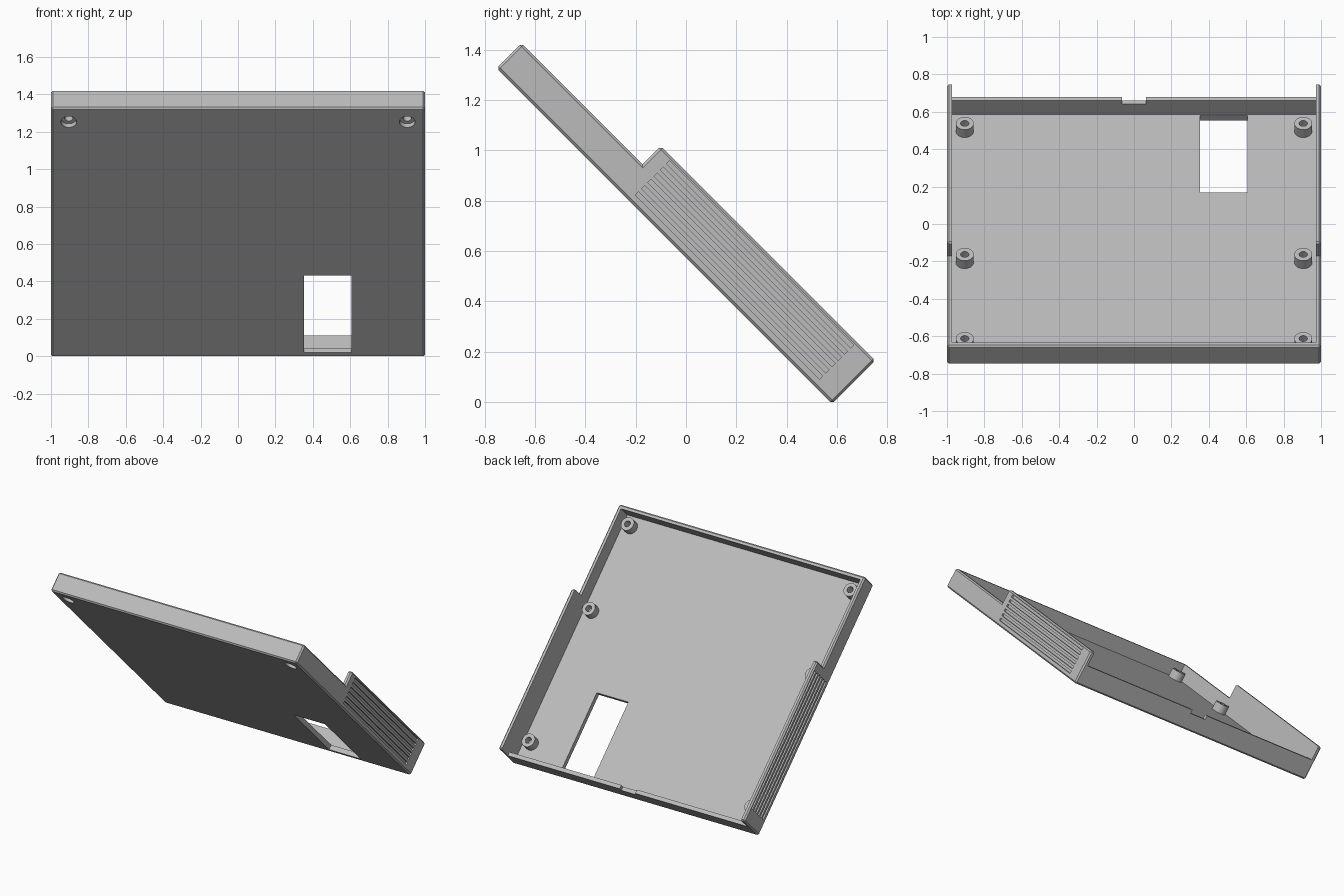
import bpy, bmesh, math
from mathutils import Matrix

if "Cube" in bpy.data.objects:
    bpy.data.objects.remove(bpy.data.objects["Cube"], do_unlink=True)

# Tray dimensions before it is tilted: y = -distance from the lower end, z = height
LENGTH, RIM, EAR, EAR_LENGTH = 1.885, 0.14, 0.242, 1.205
WALL, FLOOR, CHAMFER = 0.028, 0.035, 0.01
POST_X, POST_TOP = 0.905, 0.095
R2 = math.sqrt(2)
TILT = (Matrix.Translation((0, (LENGTH - EAR) / 2 / R2, -CHAMFER / R2))
        @ Matrix.Rotation(math.radians(-45), 4, 'X'))

grey = bpy.data.materials.new("light_grey_plastic")
grey.use_nodes = True
grey.diffuse_color = (0.5, 0.5, 0.5, 1)
grey.node_tree.nodes["Principled BSDF"].inputs["Base Color"].default_value = (0.5, 0.5, 0.5, 1)


def make(name, bm):
    bmesh.ops.recalc_face_normals(bm, faces=bm.faces)
    mesh = bpy.data.meshes.new(name)
    bm.to_mesh(mesh)
    bm.free()
    mesh.materials.append(grey)
    obj = bpy.data.objects.new(name, mesh)
    bpy.context.collection.objects.link(obj)
    return obj


def add_box(bm, x0, x1, u0, u1, v0, v1):
    m = Matrix.Translation(((x0 + x1) / 2, -(u0 + u1) / 2, (v0 + v1) / 2))
    bmesh.ops.create_cube(bm, size=1, matrix=m @ Matrix.Diagonal((x1 - x0, u1 - u0, v1 - v0, 1)))


def add_cylinder(bm, x, u, v0, v1, radius):
    bmesh.ops.create_cone(bm, cap_ends=True, segments=32, radius1=radius, radius2=radius,
                          depth=v1 - v0, matrix=Matrix.Translation((x, -u, (v0 + v1) / 2)))


def activate(obj):
    bpy.ops.object.select_all(action='DESELECT')
    obj.select_set(True)
    bpy.context.view_layer.objects.active = obj


def cut(obj, bm):
    cutter = make("cutter", bm)
    cutter.hide_render = True
    mod = obj.modifiers.new("cut", 'BOOLEAN')
    mod.operation, mod.solver, mod.object = 'DIFFERENCE', 'EXACT', cutter
    activate(obj)
    bpy.ops.object.modifier_apply(modifier=mod.name)
    bpy.data.objects.remove(cutter, do_unlink=True)


def finish(obj):
    obj.matrix_world = TILT
    activate(obj)
    bpy.ops.object.shade_smooth_by_angle(angle=math.radians(30))


# Tray body: stepped side profile extruded across, with chamfered edges
bm = bmesh.new()
profile = [(0, 0), (LENGTH, 0), (LENGTH, RIM), (EAR_LENGTH, RIM), (EAR_LENGTH, EAR), (0, EAR)]
face = bm.faces.new([bm.verts.new((-1, -u, v)) for u, v in profile])
extruded = bmesh.ops.extrude_face_region(bm, geom=[face])["geom"]
bmesh.ops.translate(bm, vec=(2, 0, 0), verts=[e for e in extruded if isinstance(e, bmesh.types.BMVert)])
bmesh.ops.recalc_face_normals(bm, faces=bm.faces)
bm.normal_update()
outer = [e for e in bm.edges if e.is_convex]
bmesh.ops.bevel(bm, geom=outer, offset=CHAMFER, segments=1, affect='EDGES', profile=0.5)
tray = make("tray", bm)

# Hollow inside
bm = bmesh.new()
add_box(bm, -1 + WALL, 1 - WALL, WALL, LENGTH - WALL, FLOOR, 1)
cut(tray, bm)

# Lower end wall drops to the rim height between the tall sides
bm = bmesh.new()
add_box(bm, -1 + WALL, 1 - WALL, -0.1, WALL + 0.01, RIM, 1)
cut(tray, bm)

# Rim notch, floor window and side grip grooves
bm = bmesh.new()
add_box(bm, -0.063, 0.063, -0.1, WALL + 0.01, 0.113, 0.3)
add_box(bm, 0.352, 0.608, 0.038, 0.62, -0.1, FLOOR + 0.02)
for side in (-1, 1):
    for i in range(6):
        v = 0.033 + i * 0.035
        x0, x1 = sorted((side * 0.988, side * 1.1))
        add_box(bm, x0, x1, 0.105, 1.14, v, v + 0.018)
cut(tray, bm)

# Screw recesses under the upper corners
for radius, depth in ((0.042, 0.028), (0.022, 0.1)):
    bm = bmesh.new()
    for side in (-1, 1):
        add_cylinder(bm, side * POST_X, 1.782, -0.1, depth, radius)
    cut(tray, bm)
finish(tray)

# Hollow screw posts; the upper pair is open right through
for row, u, hole_floor in (("lower", 0.155, 0.045), ("middle", 1.146, 0.045), ("upper", 1.782, 0)):
    for side, label in ((-1, "right"), (1, "left")):
        bm = bmesh.new()
        add_cylinder(bm, side * POST_X, u, FLOOR - 0.002, POST_TOP, 0.048)
        post = make(f"{row}_{label}_screw_post", bm)
        bm = bmesh.new()
        add_cylinder(bm, side * POST_X, u, hole_floor, 0.2, 0.022)
        cut(post, bm)
        finish(post)
